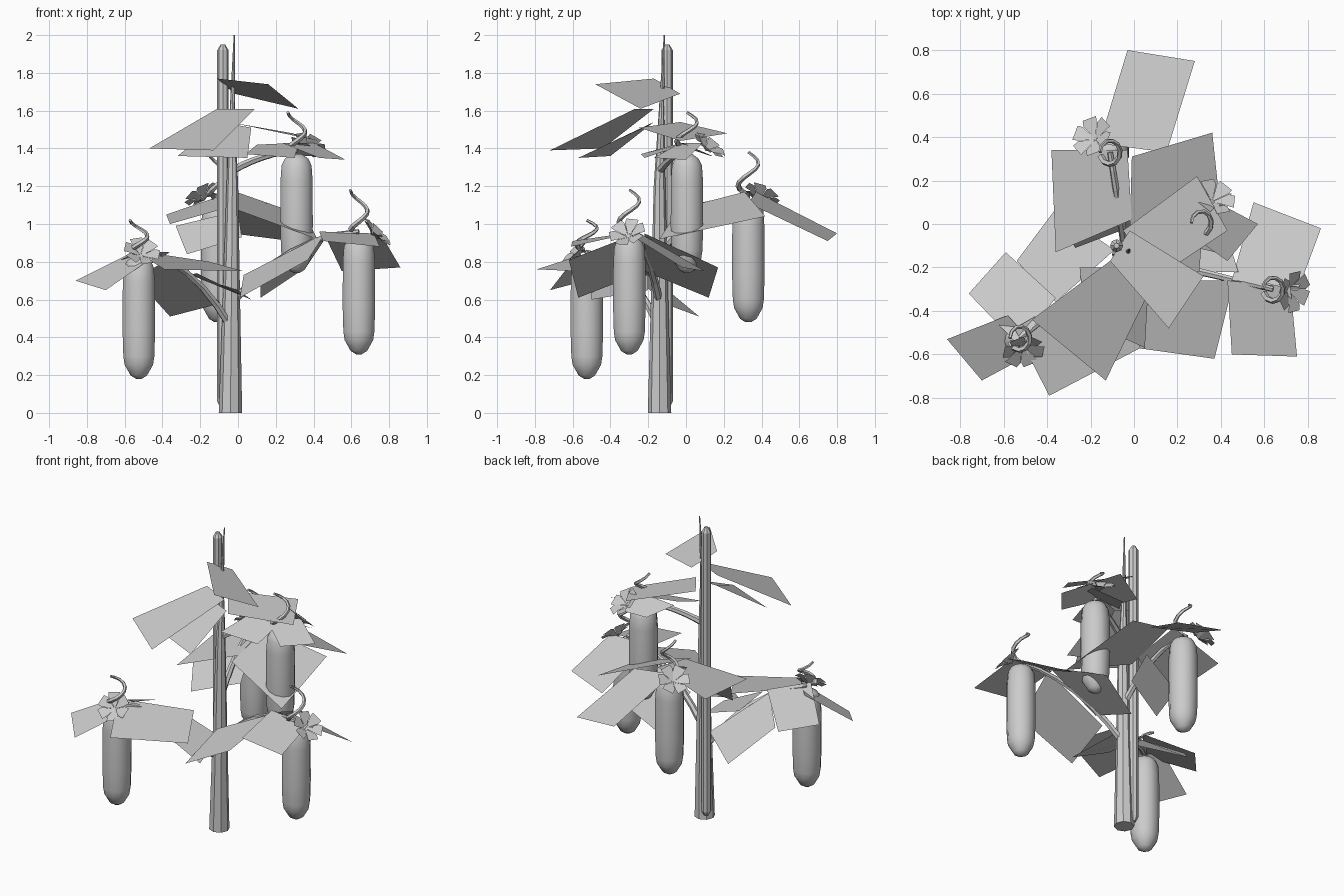
import bpy, math
from mathutils import Vector

if "Cube" in bpy.data.objects:
    bpy.data.objects.remove(bpy.data.objects["Cube"])


def mesh_object(name, verts, faces, smooth=False):
    me = bpy.data.meshes.new(name)
    me.from_pydata([tuple(v) for v in verts], [], faces)
    me.update()
    for p in me.polygons:
        p.use_smooth = smooth
    ob = bpy.data.objects.new(name, me)
    bpy.context.collection.objects.link(ob)
    return ob


def tube(name, pts, radii, sides=8, smooth=False):
    """Tapered tube along a path, closed at both ends."""
    pts = [Vector(p) for p in pts]
    verts, faces = [], []
    n = len(pts)
    ref = None
    for i, p in enumerate(pts):
        t = (pts[min(i + 1, n - 1)] - pts[max(i - 1, 0)]).normalized()
        if ref is None:
            ref = t.orthogonal()
        u = (ref - t * ref.dot(t)).normalized()
        ref, v = u, t.cross(u)
        for k in range(sides):
            a = 2 * math.pi * k / sides
            verts.append(p + (u * math.cos(a) + v * math.sin(a)) * radii[i])
    for i in range(n - 1):
        for k in range(sides):
            j = (k + 1) % sides
            faces.append((i * sides + k, i * sides + j, (i + 1) * sides + j, (i + 1) * sides + k))
    faces.append(tuple(reversed(range(sides))))
    faces.append(tuple(range((n - 1) * sides, n * sides)))
    return mesh_object(name, verts, faces, smooth)


def cucumber(name, x, y, bottom, top):
    """Rounded fruit turned around a vertical axis."""
    h = top - bottom
    prof = [(0.015, 0), (0.045, .018), (0.078, .075), (0.085, .12), (0.089, .25),
            (0.088, h - .14), (0.082, h - .06), (0.065, h - .025), (0.03, h)]
    tube(name, [(x, y, bottom + z) for r, z in prof], [r for r, z in prof], 12, True)


def tendril(name, x, y, z, h):
    """Coil around the fruit stalk that rises into a hook."""
    pts, n = [], 10
    for i in range(n + 1):
        t = i / n
        a = math.radians(200 + 340 * t)
        pts.append((x + .046 * math.cos(a), y + .054 * math.sin(a), z + h * t))
    tube(name, pts, [.016 - .008 * i / n for i in range(n + 1)], 5)


def flower(name, c, d, r=.1):
    """Six notched petals around a sunken centre."""
    c, d = Vector(c), Vector(d).normalized()
    u = d.orthogonal().normalized()
    v = d.cross(u)
    verts, faces = [c - d * .03], []
    for k in range(6):
        a = k * math.pi / 3
        b = len(verts)
        for off, rad in ((-.5, r * .72), (-.36, r), (.36, r), (.5, r * .72)):
            verts.append(c + (u * math.cos(a + off) + v * math.sin(a + off)) * rad + d * .012)
        faces.append((0, b, b + 1, b + 2, b + 3))
    mesh_object(name, verts, faces)


# stake and climbing stem
tube("stake", [(-.08, -.10, z) for z in (.03, .06, 1.92, 1.95)], [.015, .03, .03, .012])
tube("main_stem",
     [(-.04, -.14, 0), (-.035, -.14, .6), (-.03, -.14, 1.2), (-.03, -.13, 1.6), (-.02, -.115, 2)],
     [.062, .046, .031, .014, .003])

# side shoots: stem height, fruit x, y, bottom, top, tendril height, flower position and direction
shoots = [
    (.45, -.525, -.525, .18, .83, .16, (-.51, -.58, .85), (.2, -.8, .8)),
    (.58, .64, -.30, .31, .94, .21, (.73, -.31, .95), (1, -.3, 1)),
    (1.28, .31, .005, .74, 1.37, .19, (.37, .12, 1.41), (.4, .7, .9)),
    (.85, -.11, .33, .48, 1.13, .22, (-.19, .40, 1.15), (-.6, .5, 1)),
]
for i, (z0, x, y, b, t, h, fp, fd) in enumerate(shoots, 1):
    a, e = Vector((-.035, -.14, z0)), Vector((x, y, t + .02))
    m = a.lerp(e, .45)
    m.z = e.z - .02
    path = [a * (1 - s) ** 2 + m * 2 * s * (1 - s) + e * s * s for s in [k / 6 for k in range(7)]]
    tube(f"branch_{i}", path, [.022 - .0015 * k for k in range(7)], 6)
    cucumber(f"cucumber_{i}", x, y, b, t)
    tendril(f"tendril_{i}", x, y, t + .03, h)
    flower(f"flower_{i}", fp, fd)


def leaf_strip(name, *nums):
    """Flat four-cornered leaves, corners in hundredths."""
    pts = [tuple(v / 100 for v in p) for p in nums]
    mesh_object(name, pts, [tuple(range(i, i + 4)) for i in range(0, len(pts), 4)])


# leaves near the top of the stem
leaf_strip("top_leaf_1", (-11, -17, 161), (-47, -44, 140), (-13, -72, 139), (9, -27, 161))
leaf_strip("top_leaf_2", (-11, -17, 177), (16, -48, 174), (32, -24, 161), (-2, -3, 169))
leaf_strip("top_leaf_3", (-10, -17, 154), (-32, -40, 136), (5, -57, 135), (7, -22, 151))
leaf_strip("top_leaf_4", (-5, -3, 154), (29, 22, 148), (43, -3, 144), (10, -25, 151))

# leaves of the left front shoot
leaf_strip("left_outer_leaves",
           (-86, -53, 70), (-70, -72, 65), (-44, -58, 83), (-58, -42, 84),
           (-76, -32, 73), (-59, -13, 71), (-36, -34, 85), (-53, -56, 86))
leaf_strip("left_inner_leaves",
           (-36, 7, 51), (-54, -17, 71), (-36, -36, 82), (-9, -12, 58),
           (-39, -79, 76), (3, -57, 75), (-15, -25, 80), (-55, -48, 86))
leaf_strip("left_low_leaf", (7, -50, 60), (0, -20, 65), (-25, -20, 73), (-22, -50, 74))

# leaves of the right shoot
leaf_strip("right_inner_leaves",
           (1, -57, 61), (37, -62, 81), (46, -26, 95), (3, -26, 73),
           (12, 12, 61), (36, 17, 77), (48, -22, 95), (12, -22, 75))
leaf_strip("right_outer_leaves",
           (86, -2, 77), (55, 10, 75), (45, -26, 96), (76, -29, 94),
           (75, -61, 88), (45, -60, 91), (43, -26, 96), (72, -29, 95))

# leaves of the upper right shoot
leaf_strip("upper_leaves",
           (40, 9, 143), (57, 0, 134), (43, -17, 135), (23, -3, 143),
           (4, -24, 137), (30, -22, 135), (32, 2, 143), (10, -6, 142),
           (20, 13, 136), (45, 14, 136), (36, -2, 143), (10, -2, 141))

# leaves of the back shoot
leaf_strip("back_leaves",
           (-3, 80, 95), (28, 75, 91), (15, 33, 111), (-16, 37, 117),
           (-1, 31, 117), (36, 42, 104), (42, -14, 92), (-2, -4, 108))
leaf_strip("back_left_leaves",
           (-38, 34, 105), (-3, 34, 117), (-1, 2, 110), (-36, -13, 100),
           (-33, 0, 99), (0, 12, 107), (2, 0, 93), (-27, -11, 84))
